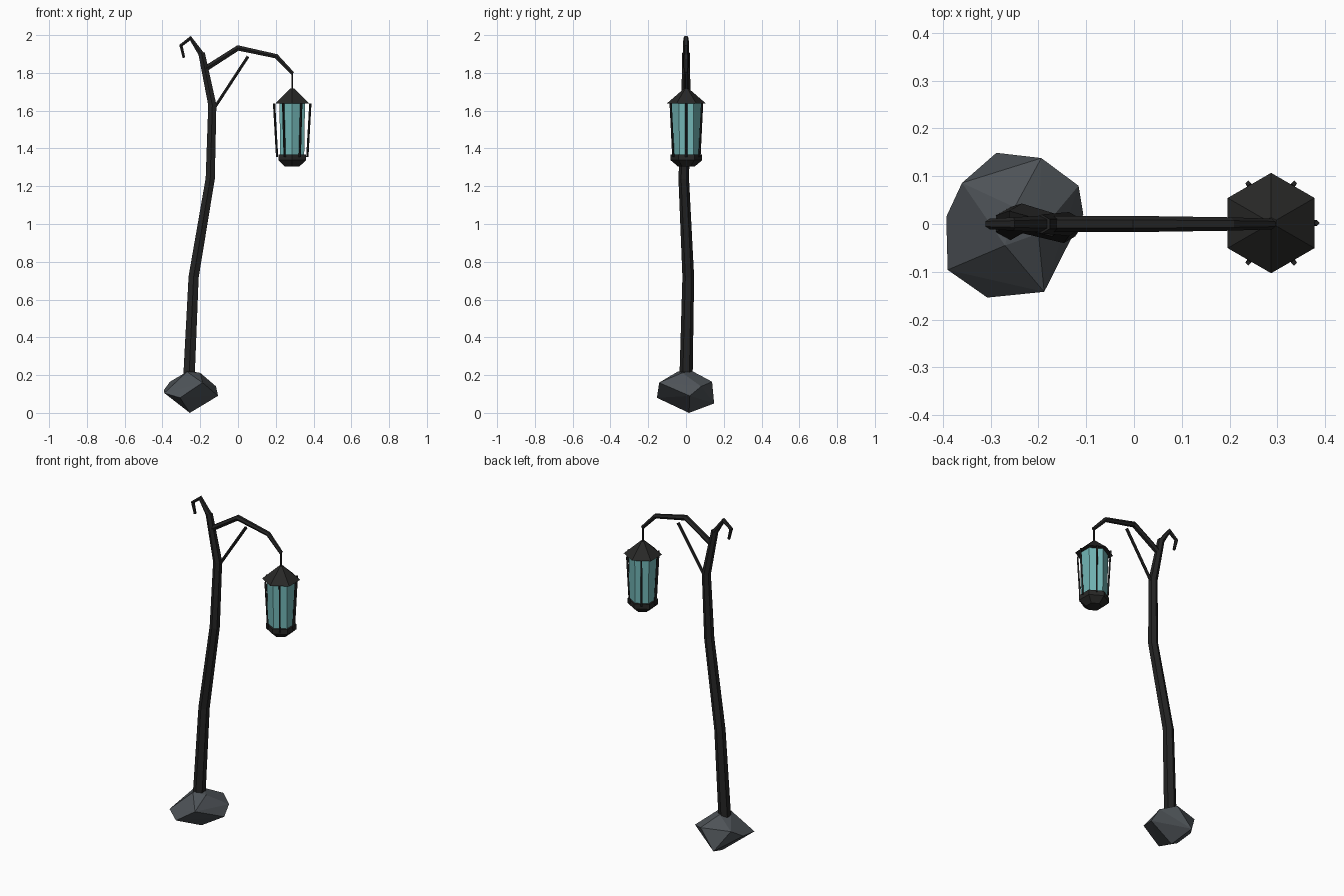
import bpy, bmesh, math
from mathutils import Vector

if "Cube" in bpy.data.objects:
    bpy.data.objects.remove(bpy.data.objects["Cube"])


def material(name, rgb):
    m = bpy.data.materials.new(name)
    m.diffuse_color = (*rgb, 1)
    m.use_nodes = True
    m.node_tree.nodes["Principled BSDF"].inputs["Base Color"].default_value = m.diffuse_color
    return m


IRON = material("black iron", (0.017, 0.017, 0.017))
ROOF = material("dark roof metal", (0.021, 0.021, 0.020))
STONE = material("grey stone", (0.075, 0.085, 0.095))
GLASS = material("teal glass", (0.17, 0.47, 0.47))


def finish(name, bm, mat):
    bmesh.ops.recalc_face_normals(bm, faces=bm.faces)
    me = bpy.data.meshes.new(name)
    bm.to_mesh(me)
    bm.free()
    me.materials.append(mat)
    ob = bpy.data.objects.new(name, me)
    bpy.context.collection.objects.link(ob)
    return ob


def skin(bm, rings):
    """Join vertex rings into a closed solid."""
    n = len(rings[0])
    for a, b in zip(rings, rings[1:]):
        for i in range(n):
            j = (i + 1) % n
            bm.faces.new((a[i], a[j], b[j], b[i]))
    bm.faces.new(rings[0])
    bm.faces.new(rings[-1])


def tube(name, path, mat=IRON, sides=6):
    """Tapered low-poly tube through (x, y, z, radius) points."""
    bm = bmesh.new()
    pts = [Vector(p[:3]) for p in path]
    rings = []
    for i, p in enumerate(pts):
        d_in = (p - pts[i - 1]).normalized() if i else Vector()
        d_out = (pts[i + 1] - p).normalized() if i < len(pts) - 1 else Vector()
        t = (d_in + d_out).normalized()
        side = Vector((0, 1, 0))
        side = (side - t * side.dot(t)).normalized()
        up = t.cross(side)
        rings.append([bm.verts.new(p + path[i][3] * (
            side * math.cos(k * math.tau / sides) + up * math.sin(k * math.tau / sides)))
            for k in range(sides)])
    skin(bm, rings)
    return finish(name, bm, mat)


LX, LY = 0.287, 0.002   # lantern axis


def hex_stack(name, profile, mat):
    """Six-sided solid around the lantern axis from (radius, z) pairs."""
    bm = bmesh.new()
    rings = [[bm.verts.new((LX + r * math.cos(math.radians(30 + 60 * k)),
                            LY + r * math.sin(math.radians(30 + 60 * k)), z))
              for k in range(6)] for r, z in profile]
    skin(bm, rings)
    return finish(name, bm, mat)


# Rock base: hull of a few irregular corners
bm = bmesh.new()
for p in [(-0.27, -0.045, 0.218), (-0.20, -0.02, 0.212), (-0.25, 0.035, 0.22),
          (-0.288, 0.149, 0.05), (-0.194, 0.138, 0.165), (-0.116, 0.08, 0.14),
          (-0.106, 0.02, 0.09), (-0.188, -0.142, 0.16), (-0.307, -0.154, 0.08),
          (-0.39, -0.096, 0.105), (-0.393, 0.015, 0.12), (-0.36, 0.086, 0.165),
          (-0.255, 0.016, 0.0)]:
    bm.verts.new(p)
bmesh.ops.convex_hull(bm, input=bm.verts)
finish("rock_base", bm, STONE)

# Crooked pole, curled tip, arm and brace
tube("pole", [(-0.26, 0, 0.18, 0.035), (-0.235, 0.012, 0.72, 0.031),
              (-0.147, -0.012, 1.24, 0.028), (-0.136, 0, 1.63, 0.025),
              (-0.193, 0, 1.905, 0.020)])
tube("tip_hook", [(-0.188, 0, 1.89, 0.018), (-0.252, 0, 1.984, 0.014),
                  (-0.302, 0, 1.945, 0.011), (-0.286, 0, 1.88, 0.008)])
tube("arm", [(-0.175, 0, 1.82, 0.017), (0, 0, 1.932, 0.017),
             (0.203, 0, 1.888, 0.014), (0.289, 0, 1.797, 0.011)])
tube("arm_brace", [(-0.128, 0, 1.61, 0.009), (0.053, 0, 1.887, 0.009)])

# Hanging lantern
tube("hanger", [(LX, LY, 1.80, 0.005), (LX, LY, 1.70, 0.005)])
hex_stack("lantern_roof", [(0.105, 1.637), (0.012, 1.717)], ROOF)
hex_stack("lantern_glass", [(0.073, 1.35), (0.078, 1.637)], GLASS)
hex_stack("lantern_floor", [(0.045, 1.305), (0.084, 1.338), (0.084, 1.368)], ROOF)
for k in range(6):
    c, s = math.cos(k * math.pi / 3), math.sin(k * math.pi / 3)
    tube(f"lantern_bar_{k + 1}", [(LX + 0.080 * c, LY + 0.080 * s, 1.355, 0.006),
                                  (LX + 0.096 * c, LY + 0.096 * s, 1.638, 0.006)], sides=4)
